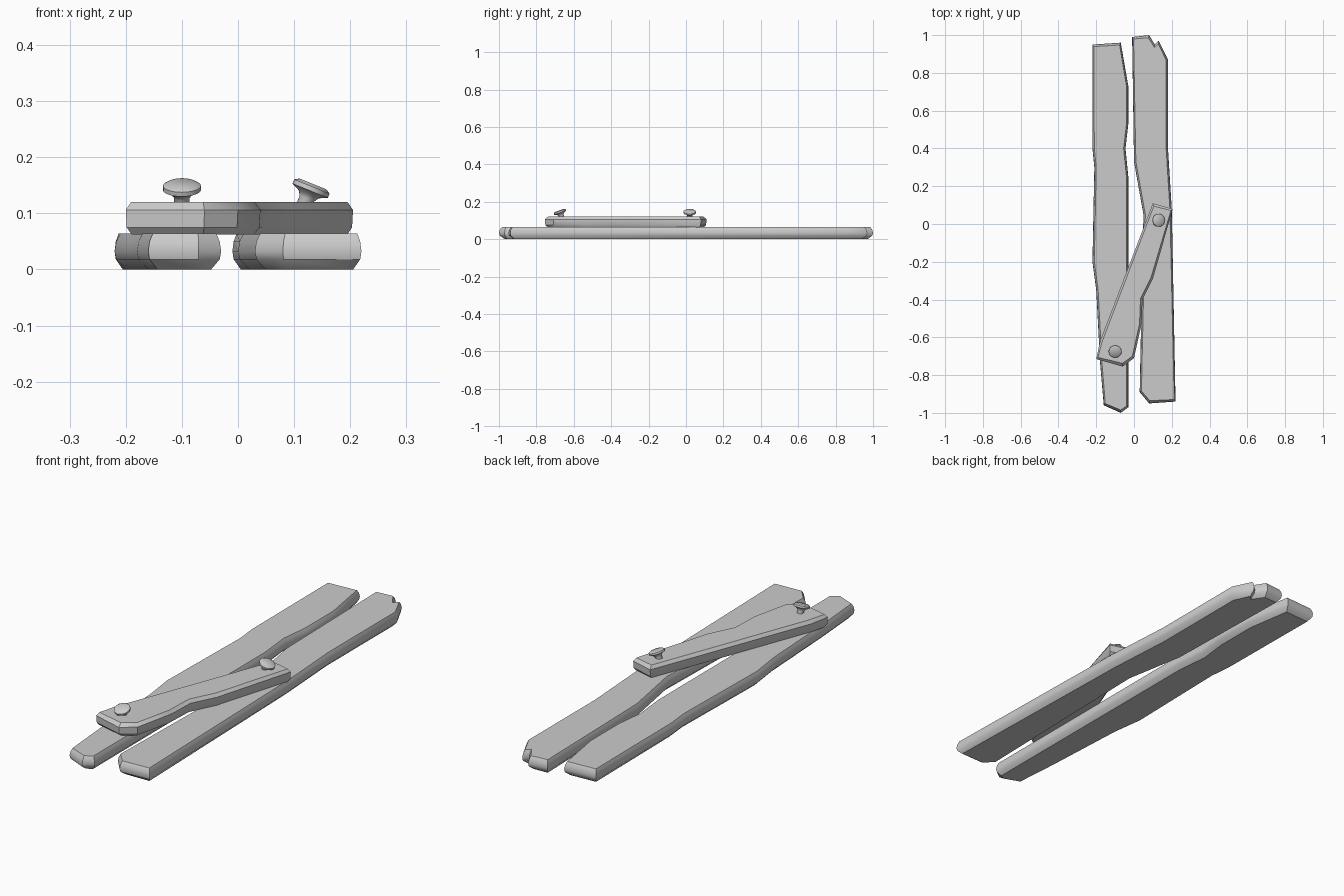
import bpy, bmesh, math
from mathutils import Vector, Matrix

cube = bpy.data.objects.get("Cube")
if cube:
    bpy.data.objects.remove(cube)

grey = bpy.data.materials.new("plain grey")
grey.use_nodes = True
COLOUR = (0.6, 0.6, 0.6, 1)
grey.diffuse_color = COLOUR
grey.node_tree.nodes["Principled BSDF"].inputs["Base Color"].default_value = COLOUR


def finish(bm, name, angle):
    bmesh.ops.recalc_face_normals(bm, faces=bm.faces)
    mesh = bpy.data.meshes.new(name)
    bm.to_mesh(mesh)
    bm.free()
    mesh.materials.append(grey)
    obj = bpy.data.objects.new(name, mesh)
    bpy.context.collection.objects.link(obj)
    bpy.ops.object.select_all(action='DESELECT')
    obj.select_set(True)
    bpy.context.view_layer.objects.active = obj
    bpy.ops.object.shade_smooth_by_angle(angle=math.radians(angle))
    return obj


def corner_normals(outline):
    """Outward direction at each corner of a clockwise outline."""
    result = []
    for i, p in enumerate(outline):
        a = (p - outline[i - 1]).normalized()
        b = (outline[(i + 1) % len(outline)] - p).normalized()
        n = Vector((-a.y - b.y, a.x + b.x)).normalized()
        result.append(n)
    return result


def board(name, points, rings):
    """Hewn plank: clockwise outline stacked in rings of (height, inset)."""
    outline = [Vector(p) for p in points]
    normals = corner_normals(outline)
    bm = bmesh.new()
    loops = []
    for z, inset in rings:
        loops.append([bm.verts.new((p.x - n.x * inset, p.y - n.y * inset * 1.6, z))
                      for p, n in zip(outline, normals)])
    count = len(outline)
    for low, high in zip(loops, loops[1:]):
        for i in range(count):
            j = (i + 1) % count
            bm.faces.new((low[i], low[j], high[j], high[i]))
    bm.faces.new(loops[0])
    bm.faces.new(loops[-1])
    return finish(bm, name, 35)


def nail(name, location, axis, tilt):
    """Lathed nail with a domed head and a flared neck."""
    profile = [(0.014, -0.05), (0.014, 0.008), (0.019, 0.016), (0.034, 0.023),
               (0.034, 0.031), (0.026, 0.036)]
    sides = 20
    bm = bmesh.new()
    loops = [[bm.verts.new((r * math.cos(math.tau * k / sides),
                            r * math.sin(math.tau * k / sides), z))
              for k in range(sides)] for r, z in profile]
    for low, high in zip(loops, loops[1:]):
        for k in range(sides):
            m = (k + 1) % sides
            bm.faces.new((low[k], low[m], high[m], high[k]))
    bm.faces.new(loops[0])
    bm.faces.new(loops[-1])
    bm.transform(Matrix.Translation(location) @ Matrix.Rotation(math.radians(tilt), 4, axis))
    return finish(bm, name, 40)


# Two long planks lying side by side
plank_rings = [(0, 0.02), (0.018, 0.003), (0.032, 0), (0.05, 0.003), (0.064, 0.01)]
board("right_plank", [
    (-.22, .95), (-.07, .96), (-.03, .73), (-.03, .53), (-.045, .4), (-.03, .25),
    (-.03, -.97), (-.07, -1), (-.16, -.96), (-.18, -.73), (-.2, -.35),
    (-.22, -.2), (-.21, .3), (-.22, .4)], plank_rings)
board("left_plank", [
    (-.01, .99), (.08, 1), (.11, .95), (.13, .97), (.18, .87), (.18, .4),
    (.2, .08), (.22, -.94), (.08, -.95), (.03, -.89), (.04, -.4), (.05, .05),
    (0, .33)], plank_rings)

# Short crosspiece nailed diagonally over both planks
board("crosspiece", [
    (.1, .11), (.205, .08), (.1, -.29), (.045, -.4), (.04, -.53), (0, -.71),
    (-.06, -.755), (-.2, -.715), (-.18, -.62)],
    [(0.062, 0.012), (0.075, 0.002), (0.106, 0), (0.12, 0.011)])

# Nails, each leaning a little
nail("front_nail", (-.1, -.665, .12), 'X', 20)
nail("back_nail", (.12, .02, .119), 'Y', 22)
